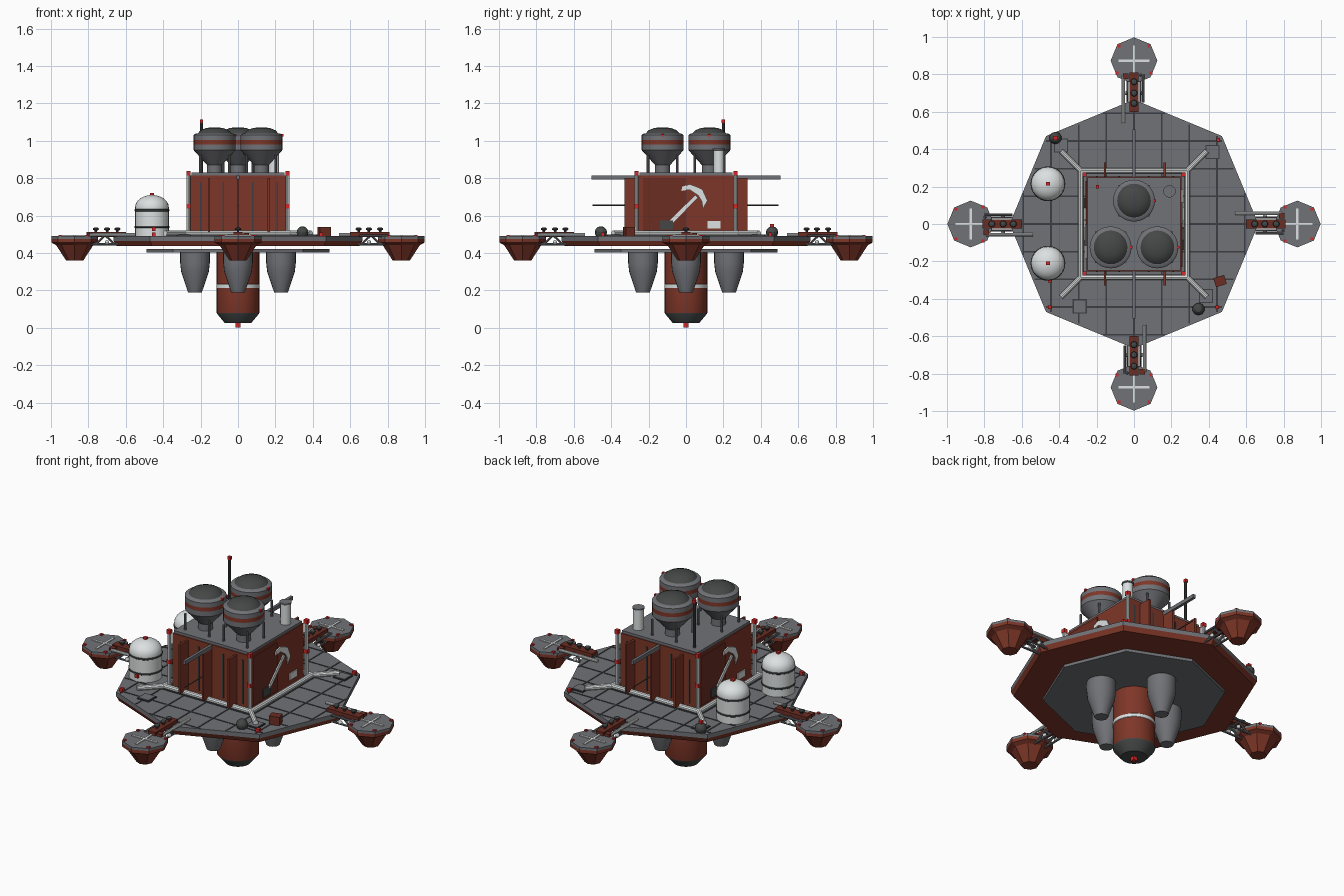
import bpy, bmesh, math
from math import pi, cos, sin
from mathutils import Vector, Matrix

if "Cube" in bpy.data.objects:
    bpy.data.objects.remove(bpy.data.objects["Cube"])


def mat(name, r, g, b):
    m = bpy.data.materials.new(name)
    m.diffuse_color = (r, g, b, 1)
    m.use_nodes = True
    m.node_tree.nodes["Principled BSDF"].inputs["Base Color"].default_value = m.diffuse_color
    return m


GREY = mat("steel grey", .165, .168, .184)
DARK = mat("dark grey", .060, .064, .064)
SEAM = mat("seam grey", .045, .047, .052)
WHITE = mat("off white", .72, .75, .75)
RED = mat("hull red", .210, .037, .021)
RUST = mat("dark rust", .145, .026, .016)
LAMP = mat("lamp red", .65, .02, .02)


def make(name, bm, mats, smooth=False):
    bmesh.ops.recalc_face_normals(bm, faces=bm.faces)
    me = bpy.data.meshes.new(name)
    bm.to_mesh(me)
    bm.free()
    for m in mats:
        me.materials.append(m)
    ob = bpy.data.objects.new(name, me)
    bpy.context.collection.objects.link(ob)
    if smooth:
        bpy.ops.object.select_all(action='DESELECT')
        ob.select_set(True)
        bpy.context.view_layer.objects.active = ob
        bpy.ops.object.shade_smooth_by_angle(angle=math.radians(30))
    return ob


def boxes(name, items, m, xf=Matrix()):
    """items: (centre, size) or (centre, size, turn about z)"""
    bm = bmesh.new()
    for it in items:
        t = it[2] if len(it) > 2 else 0
        bmesh.ops.create_cube(bm, size=1, matrix=xf @ Matrix.Translation(it[0])
                              @ Matrix.Rotation(t, 4, 'Z') @ Matrix.Diagonal((*it[1], 1)))
    return make(name, bm, [m])


def rods(name, items, m, r, xf=Matrix(), seg=10):
    """items: (start, end)"""
    bm = bmesh.new()
    for a, b in items:
        a, b = xf @ Vector(a), xf @ Vector(b)
        q = (b - a).to_track_quat('Z', 'Y').to_matrix().to_4x4()
        bmesh.ops.create_cone(bm, cap_ends=True, segments=seg, radius1=r, radius2=r,
                              depth=(b - a).length, matrix=Matrix.Translation((a + b) / 2) @ q)
    return make(name, bm, [m], True)


def balls(name, pts, m, r, xf=Matrix(), flat=1):
    bm = bmesh.new()
    for p in pts:
        bmesh.ops.create_uvsphere(bm, u_segments=10, v_segments=6, radius=r, matrix=xf
                                  @ Matrix.Translation(p) @ Matrix.Diagonal((1, 1, flat, 1)))
    return make(name, bm, [m], True)


def lamps(name, pts, xf=Matrix(), w=.02):
    return boxes(name, [(p, (w, w, w)) for p in pts], LAMP, xf)


def lathe(name, prof, x=0, y=0, seg=24, smooth=True):
    """prof: (radius, z, material of the band up to the next point)"""
    bm = bmesh.new()
    mats = []
    rings = [[bm.verts.new((x + r * cos(2 * pi * i / seg), y + r * sin(2 * pi * i / seg), z))
              for i in range(seg)] for r, z, _ in prof]
    for k, (_, _, m) in enumerate(prof[:-1]):
        if m not in mats:
            mats.append(m)
        for i in range(seg):
            j = (i + 1) % seg
            f = bm.faces.new((rings[k][i], rings[k][j], rings[k + 1][j], rings[k + 1][i]))
            f.material_index = mats.index(m)
    for ring, m in ((rings[0], prof[0][2]), (rings[-1], prof[-1][2])):
        if m not in mats:
            mats.append(m)
        bm.faces.new(ring).material_index = mats.index(m)
    return make(name, bm, mats, smooth)


S = (-1, 1)
corners = [(a, b) for a in S for b in S]

# Octagonal deck, underside plate and deck seams
lathe("deck", [(.65, .437, RED), (.665, .465, GREY), (.665, .49, GREY)], seg=8, smooth=False)
lathe("underside_plate", [(.49, .402, GREY), (.49, .42, GREY)], seg=8, smooth=False)


def half_span(d):
    d = abs(d)
    k = .665 * sin(pi / 4)
    return .665 - d * (.665 - k) / k if d <= k else (.665 - d) * k / (.665 - k)


seams = []
for k in range(-4, 5):
    d = k * .148
    n = 2 * half_span(d) - .02
    seams += [((d, 0, .4905), (.009, n, .003)), ((0, d, .4905), (n, .009, .003))]
boxes("deck_seams", seams, SEAM)
hatches = [(-.39, .42), (.42, .385), (.385, -.385), (-.29, -.44)]
boxes("hatch_rims", [((x, y, .492), (.076, .076, .008)) for x, y in hatches], SEAM)
boxes("hatches", [((x, y, .493), (.064, .064, .01)) for x, y in hatches], GREY)
lamps("deck_lamps", [(-.45, -.445, .5), (.45, .45, .5), (-.42, .46, .545), (.445, -.445, .5)])
balls("dark_rocks", [(-.42, .46, .51), (.345, -.455, .51)], DARK, .033)
boxes("red_crate", [((.46, -.305, .515), (.06, .05, .05), .3)], RUST)

# Cabin with roof, fins and side panels
boxes("cabin", [((0, 0, .65), (.506, .506, .33))], RED)
boxes("roof", [((0, 0, .82), (.495, .495, .02))], GREY)
boxes("cabin_fins", [((x, s * .285, .655), (.012, .09, .29)) for x in (-.155, 0, .165) for s in S], RED)
boxes("cabin_panels", [((s * .255, -s * .115, .655), (.008, .23, .29)) for s in S], RUST)
boxes("cabin_grooves", [((x, s * .254, .65), (.008, .006, .26)) for x in (-.2, -.08, .08, .21) for s in S], SEAM)
boxes("name_plates", [((s * .258, s * .15, .55), (.006, .07, .04)) for s in S], WHITE)
boxes("vents", [((s * .259, -s * .105, .55), (.014, .07, .05)) for s in S], DARK)
boxes("crane_beam", [((0, 0, .803), (.016, 1.01, .022))], GREY)
rods("cable", [((0, -.5, .655), (0, .495, .655))], DARK, .003, seg=6)

# Pickaxes hung on the side walls
for s in S:
    bm = bmesh.new()

    def plate(pts):
        lo = [bm.verts.new((s * .259, s * u, z)) for u, z in pts]
        f = bm.faces.new(lo)
        e = bmesh.ops.extrude_face_region(bm, geom=[f])
        bmesh.ops.translate(bm, vec=(s * .007, 0, 0),
                            verts=[v for v in e['geom'] if isinstance(v, bmesh.types.BMVert)])
    plate([(-.09, .57), (-.075, .555), (.065, .695), (.05, .71)])
    plate([(-.025, .732), (.02, .738), (.065, .708), (.085, .675), (.09, .635),
           (.115, .68), (.088, .74), (.06, .753), (.02, .768), (-.02, .755)])
    make("pickaxe", bm, [WHITE])

# Corner posts and pipes over the deck
rods("corner_posts", [((a * .265, b * .265, .49), (a * .265, b * .265, .82)) for a, b in corners], WHITE, .011)
lamps("post_lamps", [(a * .265, b * .265, z) for a, b in corners for z in (.65, .826)], w=.023)
pipes = [((a * .285, b * .285, .505), (a * .39, b * .39, .505)) for a, b in corners]
for s in S:
    pipes += [((s * .285, -.285, .505), (s * .285, .285, .505)), ((-.285, s * .285, .505), (.285, s * .285, .505))]
rods("deck_pipes", pipes, WHITE, .015)

# Roof silos on rods
for x, y in ((-.125, -.125), (.125, -.125), (0, .125)):
    lathe("silo", [(.04, .82, GREY), (.04, .87, GREY), (.112, .95, GREY), (.112, .98, RED),
                   (.112, 1.003, GREY), (.112, 1.03, GREY), (.104, 1.037, GREY), (.09, 1.04, DARK),
                   (.075, 1.056, DARK), (.045, 1.068, DARK), (.012, 1.072, DARK)], x, y, 28)
    rods("silo_rods", [((x + a * .078, y + b * .078, .825), (x + a * .078, y + b * .078, .925))
                       for a, b in corners], GREY, .007)
    lamps("silo_lamp", [(x + .11, y, 1.03)], w=.014)
rods("mast", [((-.195, .2, .82), (-.195, .2, 1.1))], DARK, .008)
lamps("mast_lamp", [(-.195, .2, 1.104)], w=.018)
lathe("chimney", [(.029, .82, WHITE), (.029, .948, GREY), (.033, .95, GREY), (.033, .958, GREY)], .19, .175)

# Storage tanks on the deck
for y in (.215, -.21):
    prof = [(.09, .485, WHITE), (.09, .533, DARK), (.093, .535, DARK), (.093, .543, DARK), (.09, .545, WHITE),
            (.09, .623, DARK), (.093, .625, DARK), (.093, .633, DARK), (.09, .635, WHITE)]
    prof += [(.09 * cos(t * pi / 12), .645 + .065 * sin(t * pi / 12), WHITE) for t in range(6)]
    lathe("storage_tank", prof + [(.008, .71, WHITE)], -.46, y, 28)
    lamps("tank_lamp", [(-.46, y, .71)])
lamps("tank_front_lamp", [(-.45, -.302, .528)])

# Central drill body and four thrusters below
lathe("drill_body", [(.07, .025, DARK), (.112, .075, DARK), (.114, .08, RED), (.114, .212, WHITE),
                     (.116, .214, WHITE), (.116, .232, WHITE), (.114, .234, RED), (.114, .41, RED)], seg=32)
lamps("drill_lamp", [(0, 0, .015)], w=.025)
for x, y in ((.23, 0), (-.23, 0), (0, .23), (0, -.23)):
    lathe("thruster", [(.037, .19, GREY), (.074, .3, GREY), (.079, .345, GREY), (.079, .41, GREY)], x, y)

# Four outrigger pods with their arms
for k in range(4):
    T = Matrix.Rotation(k * pi / 2, 4, 'Z')
    c = T @ Vector((.873, 0, 0))
    lathe("pod", [(.046, .36, RED), (.1, .443, RED), (.125, .456, RED), (.125, .476, GREY),
                  (.125, .49, GREY)], c.x, c.y, 8, False)
    boxes("pod_cross", [((.873, 0, .491), (.165, .013, .008)), ((.873, 0, .491), (.013, .165, .008))], WHITE, T)
    lamps("pod_lamps", [(.873 + .112 * cos(a), .112 * sin(a), .49)
                        for a in (pi / 4, -pi / 4, pi * .7, -pi * .7)], T, .015)
    boxes("arm_box", [((.705, 0, .498), (.21, .05, .026)), ((.79, .045, .495), (.03, .03, .025))], RUST, T)
    caps = (.645, .7, .76)
    rods("arm_cap_stems", [((x, 0, .505), (x, 0, .528)) for x in caps], DARK, .007, T)
    balls("arm_caps", [(x, 0, .528) for x in caps], DARK, .018, T, .5)
    rods("arm_rail", [((.54, .057, .497), (.79, .057, .497))], WHITE, .009, T)
    rods("arm_side_rail", [((.65, -.05, .492), (.8, -.05, .492))], GREY, .007, T)
    rods("arm_struts", [((.62, s * .035, .447), (.82, s * .035, .447)) for s in S]
         + [((x, s * .035, .447), (x + d, s * .035, .495)) for s in S for x, d in ((.66, .05), (.76, -.05), (.76, .04))],
         GREY, .006, T, 8)
    balls("strut_joints", [(.7, s * .04, .458) for s in S], WHITE, .012, T)
